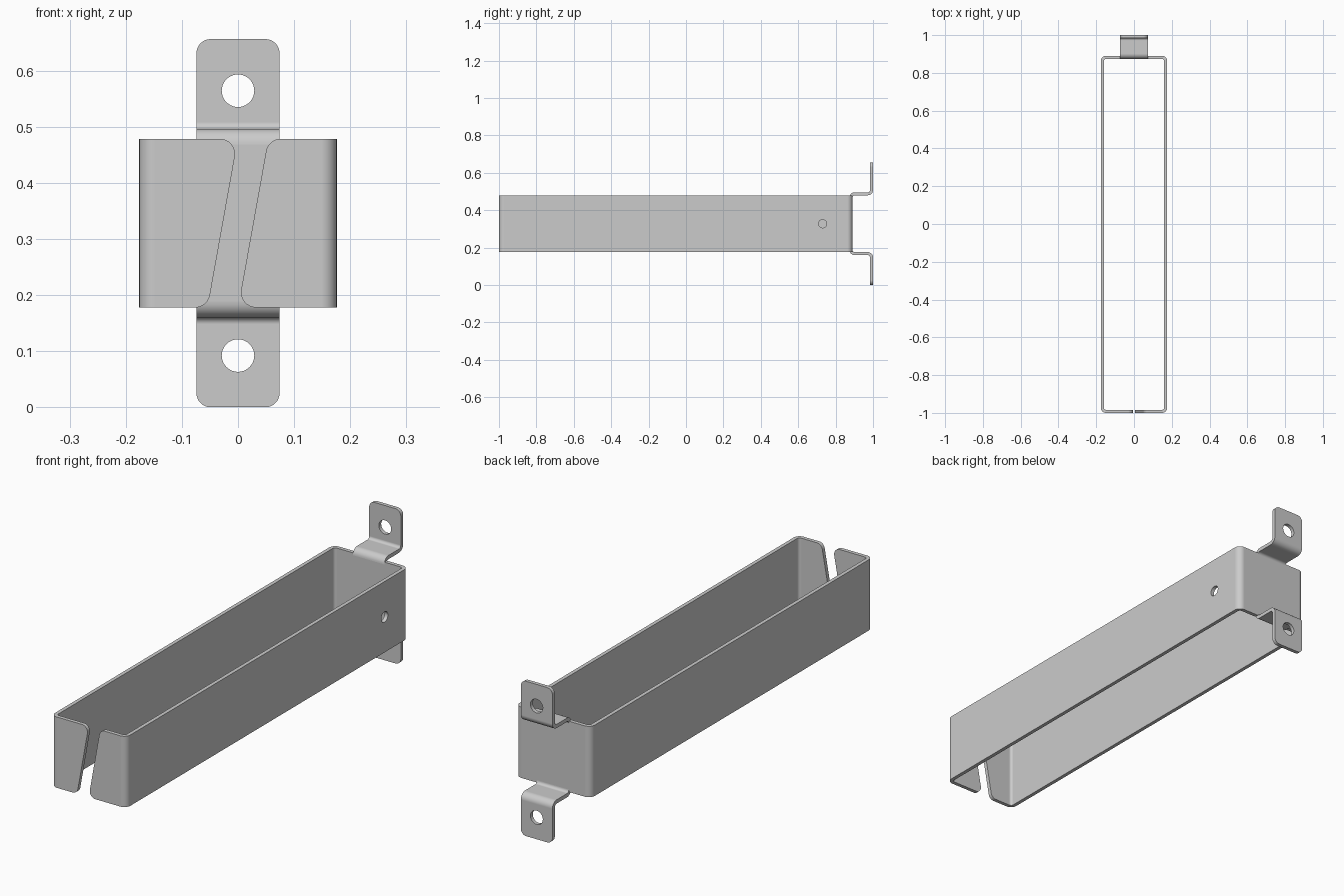
import bpy, bmesh, math
from mathutils import Vector

if "Cube" in bpy.data.objects:
    bpy.data.objects.remove(bpy.data.objects["Cube"])

MID = 0.328            # height of the symmetry plane
Z0, Z1 = 0.178, 0.478  # bottom and top of the band


def fillet(corners, n=8):
    """Closed 2D outline from (u, v, radius) corners."""
    out = []
    for i, (u, v, r) in enumerate(corners):
        p = Vector((u, v))
        if r == 0:
            out.append((u, v))
            continue
        a = (Vector(corners[i - 1][:2]) - p).normalized()
        b = (Vector(corners[(i + 1) % len(corners)][:2]) - p).normalized()
        h = a.angle(b) / 2
        t = r / math.tan(h)
        c = p + (a + b).normalized() * (r / math.sin(h))
        s, e = p + a * t - c, p + b * t - c
        a0 = math.atan2(s.y, s.x)
        d = (math.atan2(e.y, e.x) - a0 + math.pi) % (2 * math.pi) - math.pi
        out += [(c.x + r * math.cos(a0 + d * k / n),
                 c.y + r * math.sin(a0 + d * k / n)) for k in range(n + 1)]
    return out


def circle(u, v, r, n=40):
    return [(u + r * math.cos(2 * math.pi * k / n),
             v + r * math.sin(2 * math.pi * k / n)) for k in range(n)]


def rect(u0, v0, u1, v1, r=0):
    return fillet([(u0, v0, r), (u1, v0, r), (u1, v1, r), (u0, v1, r)])


def prism(name, pts, axis, lo, hi, round_end=None):
    """Extrude a 2D outline along an axis; optionally round the corners at z = round_end."""
    place = {'x': lambda u, v, d: (d, u, v),
             'y': lambda u, v, d: (u, d, v),
             'z': lambda u, v, d: (u, v, d)}[axis]
    bm = bmesh.new()
    a, b = ([bm.verts.new(place(u, v, d)) for u, v in pts] for d in (lo, hi))
    bm.faces.new(a)
    bm.faces.new(b)
    for i in range(len(pts)):
        bm.faces.new((a[i - 1], a[i], b[i], b[i - 1]))
    if round_end is not None:
        edges = [e for e in bm.edges
                 if all(abs(v.co.z - round_end) < 1e-4 for v in e.verts)
                 and abs(e.verts[0].co.x - e.verts[1].co.x) < 1e-4]
        bmesh.ops.bevel(bm, geom=edges, offset=0.025, segments=8,
                        profile=0.5, affect='EDGES')
    bmesh.ops.recalc_face_normals(bm, faces=bm.faces)
    me = bpy.data.meshes.new(name)
    bm.to_mesh(me)
    bm.free()
    ob = bpy.data.objects.new(name, me)
    bpy.context.collection.objects.link(ob)
    return ob


def finish(ob, cutters):
    bpy.ops.object.select_all(action='DESELECT')
    bpy.context.view_layer.objects.active = ob
    ob.select_set(True)
    for c in cutters:
        m = ob.modifiers.new("cut", 'BOOLEAN')
        m.operation, m.solver, m.object = 'DIFFERENCE', 'EXACT', c
        bpy.ops.object.modifier_apply(modifier=m.name)
        bpy.data.objects.remove(c)
    bpy.ops.object.shade_smooth_by_angle(angle=math.radians(30))
    w = ob.modifiers.new("even_shading", 'WEIGHTED_NORMAL')
    w.keep_sharp = True


# Rectangular band with rounded corners
band = prism("band", rect(-0.176, -1, 0.176, 0.89, 0.028), 'z', Z0, Z1)
inside = prism("inside_cutter", rect(-0.16, -0.984, 0.16, 0.874, 0.012), 'z', 0.1, 0.6)

# Slanted front slot with rounded flap corners
e = 0.0004
arcs = fillet([(-0.1, Z1 + e, 0), (0, Z1 + e, 0.027), (-0.054, Z0 - e, 0.027), (-0.1, Z0 - e, 0),
               (0.1, Z0 - e, 0), (0, Z0 - e, 0.027), (0.054, Z1 + e, 0.027), (0.1, Z1 + e, 0)])
left, right = arcs[1:19], arcs[21:39]
slot_pts = ([(left[0][0], 0.55)] + left + [(left[-1][0], 0.1), (right[0][0], 0.1)]
            + right + [(right[-1][0], 0.55)])
slot = prism("slot_cutter", slot_pts, 'y', -1.1, -0.9)

# Side hole and the notches where the tabs bend away
side_hole = prism("side_hole_cutter", circle(0.73, MID, 0.022), 'x', 0.1, 0.25)
notches = [prism("notch_cutter", rect(-0.074, a, 0.074, b), 'y', 0.85, 0.95)
           for a, b in ((0.468, 0.55), (0.1, 0.188))]
finish(band, [inside, slot, side_hole] + notches)

# Stepped mounting tabs, upper and lower
profile = fillet([(0.874, 0.468, 0), (0.874, 0.496, 0.028), (0.984, 0.496, 0.012),
                  (0.984, 0.656, 0), (1, 0.656, 0), (1, 0.48, 0.028),
                  (0.89, 0.48, 0.012), (0.89, 0.468, 0)])
for name, s in (("upper_tab", 1), ("lower_tab", -1)):
    pts = [(y, MID + s * (z - MID)) for y, z in profile]
    tab = prism(name, pts, 'x', -0.074, 0.074, round_end=MID + s * 0.328)
    hole = prism("tab_hole_cutter", circle(0, MID + s * 0.236, 0.029), 'y', 0.95, 1.1)
    finish(tab, [hole])
